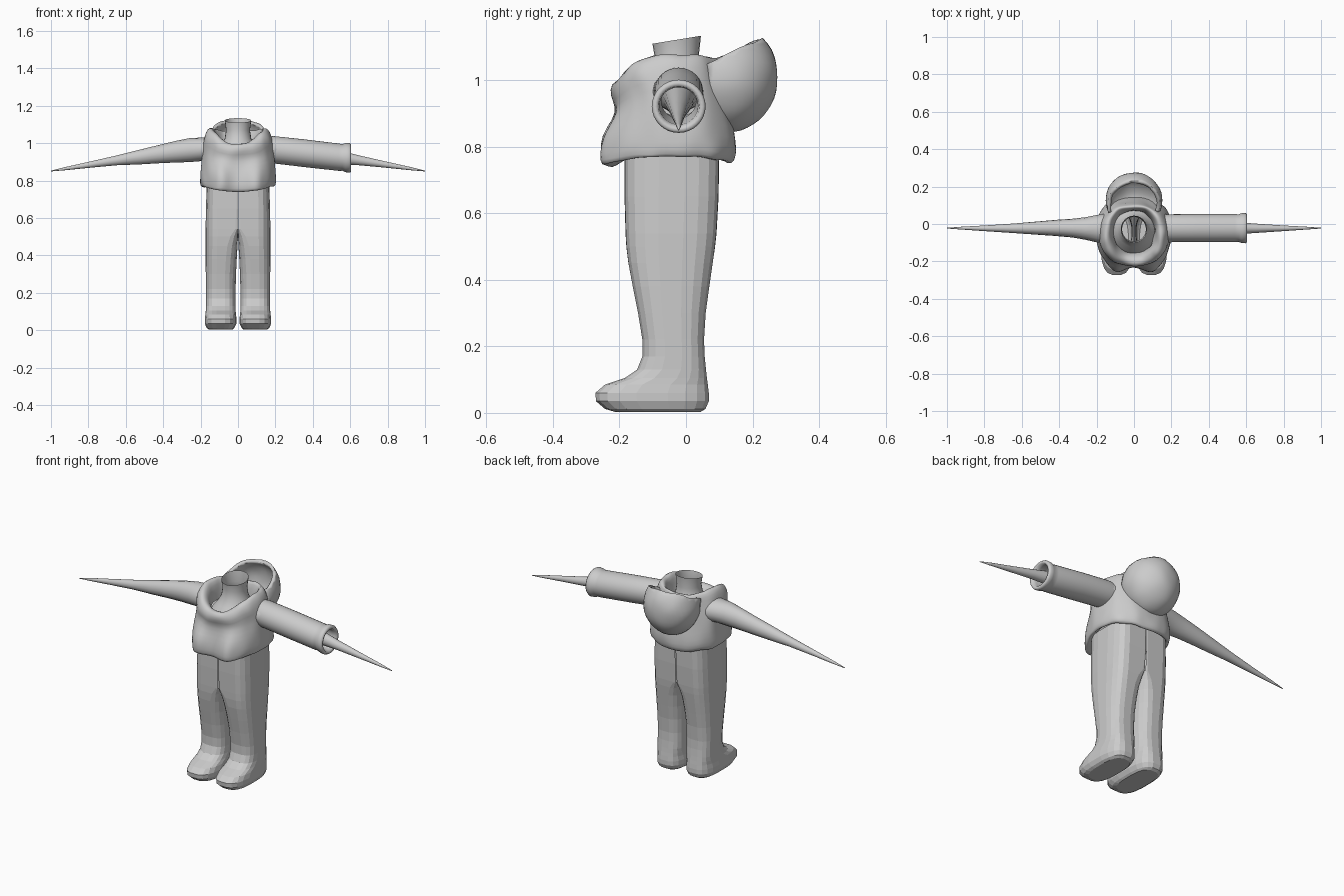
import bpy, bmesh, math
from mathutils import Vector, noise

if "Cube" in bpy.data.objects:
    bpy.data.objects.remove(bpy.data.objects["Cube"])

grey = bpy.data.materials.new("plain grey")
grey.diffuse_color = (0.6, 0.6, 0.6, 1)
grey.use_nodes = True
grey.node_tree.nodes["Principled BSDF"].inputs["Base Color"].default_value = grey.diffuse_color


def finish(bm, name, smooth=True, subsurf=0):
    bmesh.ops.recalc_face_normals(bm, faces=bm.faces)
    me = bpy.data.meshes.new(name)
    bm.to_mesh(me)
    bm.free()
    me.materials.append(grey)
    for p in me.polygons:
        p.use_smooth = smooth
    ob = bpy.data.objects.new(name, me)
    bpy.context.collection.objects.link(ob)
    if subsurf:
        m = ob.modifiers.new("smooth", "SUBSURF")
        m.levels = m.render_levels = subsurf
    return ob


def loft(rings, cap_start=False, cap_end=False):
    bm = bmesh.new()
    vs = [[bm.verts.new(p) for p in r] for r in rings]
    n = len(vs[0])
    for a, b in zip(vs, vs[1:]):
        for i in range(n):
            j = (i + 1) % n
            bm.faces.new((a[i], a[j], b[j], b[i]))
    if cap_start:
        bm.faces.new(vs[0])
    if cap_end:
        bm.faces.new(vs[-1])
    return bm


def power(v, e):
    return math.copysign(abs(v) ** e, v)


# Trouser legs with feet: z, inner x, outer x, front y, back y, inner squareness
LEG = [(0.003, .03, .155, -.215, .045, .7), (0.012, .02, .168, -.245, .06, .7),
       (0.035, .008, .178, -.272, .07, .7), (0.06, .007, .178, -.274, .07, .7),
       (0.085, .01, .175, -.245, .067, .7), (0.105, .012, .173, -.185, .064, .7),
       (0.13, .012, .172, -.148, .061, .7), (0.17, .012, .172, -.132, .057, .7),
       (0.22, .012, .172, -.132, .055, .7), (0.30, .010, .173, -.145, .060, .7),
       (0.38, .006, .174, -.161, .071, .65), (0.45, .002, .174, -.174, .081, .55),
       (0.50, .0, .174, -.18, .088, .35), (0.54, .0, .174, -.182, .092, .1),
       (0.65, .0, .172, -.185, .098, .06), (0.78, .0, .168, -.185, .1, .06)]
for side, label in ((-1, "left_leg"), (1, "right_leg")):
    rings = []
    for z, xi, xo, yf, yb, e in LEG:
        cx, cy, hx, hy = (xi + xo) / 2, (yf + yb) / 2, (xo - xi) / 2, (yb - yf) / 2
        ring = []
        for k in range(20):
            a = 2 * math.pi * (k + .5) / 20
            c, s = math.cos(a), math.sin(a)
            q = e if c < 0 else .7
            ring.append((side * (cx + hx * power(c, q)), cy + hy * power(s, q), z))
        rings.append(ring)
    bm = loft(rings, cap_start=True)
    bmesh.ops.recalc_face_normals(bm, faces=bm.faces)
    hidden = [f for f in bm.faces if all(abs(v.co.x) < .02 and v.co.z > .53 for v in f.verts)
              and abs(f.normal.x) > .9]
    bmesh.ops.delete(bm, geom=hidden, context='FACES')
    finish(bm, label, smooth=False)

# Hooded top: half width, front y, back y, then z at front, side and back
TOP = [(.165, -.18, .10, .765, .79, .785), (.185, -.21, .12, .742, .772, .757),
       (.197, -.225, .138, .737, .765, .75), (.206, -.23, .15, .775, .79, .775),
       (.203, -.225, .15, .83, .84, .82), (.196, -.213, .138, .88, .91, .89),
       (.19, -.212, .122, .925, .97, .96), (.184, -.228, .112, .95, 1.02, 1.01),
       (.17, -.222, .107, .985, 1.06, 1.045), (.15, -.2, .1, .998, 1.085, 1.065),
       (.128, -.175, .085, .985, 1.075, 1.055), (.115, -.155, .07, .95, 1.03, 1.0),
       (.11, -.15, .065, .92, .97, .96)]
rings = []
for hx, yf, yb, zf, zs, zb in TOP:
    ring = []
    for k in range(48):
        a = 2 * math.pi * k / 48
        c, s = math.cos(a), math.sin(a)
        x = hx * power(c, .85)
        y = (yf + yb) / 2 + (yb - yf) / 2 * power(s, .85)
        z = zs + ((zf if s < 0 else zb) - zs) * abs(s) ** 2.5
        # two soft bulges at the lower front
        if s < 0 and hx > .18:
            w = max(0, min(1, (.92 - z) / .08))
            y -= .045 * w * math.exp(-((abs(x) - .105) / .06) ** 2)
        # cloth wrinkles
        n = noise.noise_vector(Vector((x, y, z)) * 17) * .009
        ring.append((x + n.x, y + n.y, z + n.z))
    rings.append(ring)
finish(loft(rings), "hooded_top", subsurf=1)

# Hanging hood: an open bowl behind the neck
bm = bmesh.new()
bmesh.ops.create_uvsphere(bm, u_segments=40, v_segments=24, radius=1)
for v in bm.verts:
    v.co = Vector((v.co.x * .152, .126 + v.co.y * .15, 1.01 + v.co.z * .165))
for co, no in (((0, .08, 1.058), (0, -.072, .155)), ((0, .06, 1), (0, -1, 0))):
    bmesh.ops.bisect_plane(bm, geom=bm.verts[:] + bm.edges[:] + bm.faces[:],
                           plane_co=co, plane_no=no, clear_outer=True)
for v in bm.verts:
    v.co += noise.noise_vector(v.co * 15) * (.008 if v.is_boundary else .003)
hood = finish(bm, "hood")
m = hood.modifiers.new("cloth thickness", "SOLIDIFY")
m.thickness = .018
m.offset = -1

# Neck and upper chest, open at the top
rings = []
for r, z in ((.135, .93), (.122, .955), (.095, .985), (.073, 1.025), (.066, 1.07), (.073, 1.122)):
    ring = []
    for k in range(24):
        a = 2 * math.pi * k / 24
        tilt = .012 * math.sin(a) if z > 1.1 else 0
        ring.append((r * math.cos(a) * .97, -.028 + r * math.sin(a), z + tilt))
    rings.append(ring)
finish(loft(rings), "neck")


def tube(name, side, sections, n, caps=True):
    rings = []
    for x, yc, zc, ry, rz in sections:
        rings.append([(side * x, yc + ry * math.cos(2 * math.pi * k / n),
                       zc + rz * math.sin(2 * math.pi * k / n)) for k in range(n)])
    return finish(loft(rings, cap_end=caps), name)


# Tapering arms: x, centre y, centre z, half depth, half height
ARM = [(.15, -.025, .965, .08, .065), (.2, -.025, .967, .073, .063), (.26, -.024, .963, .06, .064),
       (.33, -.022, .955, .05, .058), (.42, -.021, .942, .043, .049), (.52, -.022, .927, .035, .04),
       (.65, -.023, .908, .025, .026), (.8, -.023, .884, .015, .016),
       (.93, -.022, .863, .007, .008), (1.0, -.022, .851, .002, .002)]
tube("left_arm", -1, ARM, 16)
tube("right_arm", 1, ARM, 16)

# Wide sleeve with a rolled cuff on one arm
SLEEVE = [(.14, -.022, .965, .07, .068), (.19, -.022, .965, .074, .073), (.35, -.022, .947, .075, .074),
          (.54, -.022, .925, .075, .073), (.558, -.022, .924, .073, .071), (.575, -.022, .923, .08, .078),
          (.595, -.022, .922, .081, .08), (.605, -.022, .921, .075, .074),
          (.602, -.022, .921, .062, .061), (.58, -.022, .923, .058, .056), (.42, -.022, .938, .052, .052)]
tube("right_sleeve", 1, SLEEVE, 32, caps=False)
